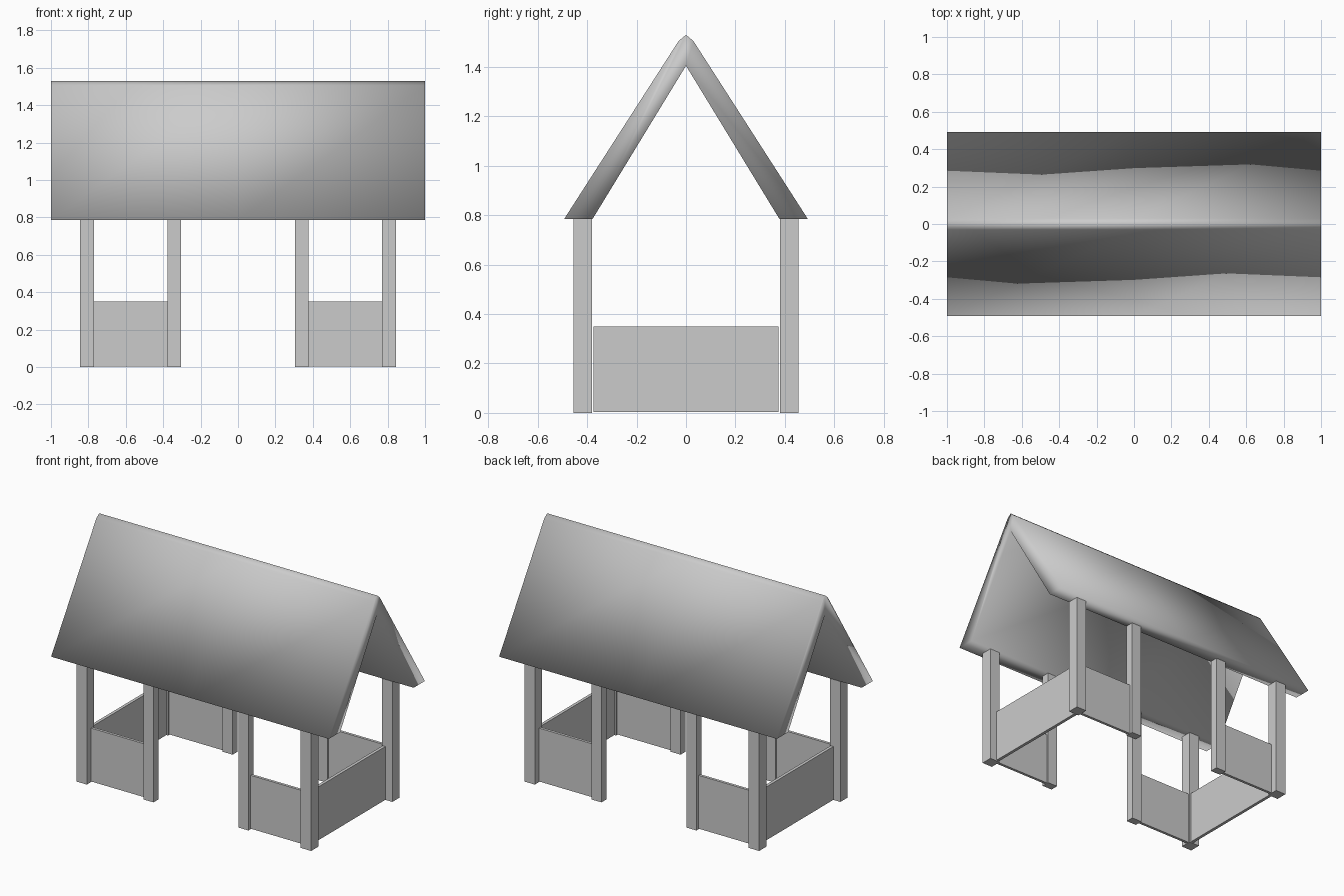
import bpy

if "Cube" in bpy.data.objects:
    bpy.data.objects.remove(bpy.data.objects["Cube"])


def make_mesh(name, verts, faces, smooth=False):
    me = bpy.data.meshes.new(name)
    me.from_pydata(verts, [], faces)
    for p in me.polygons:
        p.use_smooth = smooth
    me.update()
    ob = bpy.data.objects.new(name, me)
    bpy.context.collection.objects.link(ob)
    return ob


def box(name, x, y, z):
    x, y, z = sorted(x), sorted(y), sorted(z)
    verts = [(a, b, c) for a in x for b in y for c in z]
    faces = [(0, 1, 3, 2), (4, 6, 7, 5), (0, 4, 5, 1),
             (2, 3, 7, 6), (0, 2, 6, 4), (1, 5, 7, 3)]
    return make_mesh(name, verts, faces)


POST_TOP, WALL_TOP = 0.79, 0.35

for sx, side in ((-1, "left"), (1, "right")):
    # low end wall
    box(f"{side}_end_wall", (sx * 0.778, sx * 0.798), (-0.375, 0.375), (0.003, WALL_TOP))
    for sy, end in ((-1, "front"), (1, "back")):
        # thick corner post, slimmer doorway post, low wall between them
        box(f"{end}_{side}_corner_post", (sx * 0.77, sx * 0.845),
            (sy * 0.38, sy * 0.455), (0, POST_TOP))
        box(f"{end}_{side}_door_post", (sx * 0.305, sx * 0.378),
            (sy * 0.38, sy * 0.433), (0, POST_TOP))
        box(f"{end}_{side}_low_wall", (sx * 0.378, sx * 0.77),
            (sy * 0.392, sy * 0.41), (0.003, WALL_TOP))

# gabled roof: one cross-section (y, z) swept along x, softly shaded
profile = [(-0.493, 0.785), (-0.03, 1.505), (0, 1.53), (0.03, 1.505), (0.493, 0.785),
           (0.378, 0.785), (0, 1.405), (-0.378, 0.785)]
n = len(profile)
xs = (-1, 0, 1)
verts = [(x, y, z) for x in xs for y, z in profile]
faces = []
for s in range(len(xs) - 1):
    for i in range(n):
        j = (i + 1) % n
        faces.append((s * n + i, s * n + j, (s + 1) * n + j, (s + 1) * n + i))
# gable ends, split at the ridge
last = (len(xs) - 1) * n
for half in ((0, 1, 2, 6, 7), (2, 3, 4, 5, 6)):
    faces.append(tuple(reversed(half)))
    faces.append(tuple(last + i for i in half))
roof = make_mesh("roof", verts, faces, smooth=True)

# consistent outward normals
import bmesh
bm = bmesh.new()
bm.from_mesh(roof.data)
bmesh.ops.recalc_face_normals(bm, faces=bm.faces)
bm.to_mesh(roof.data)
bm.free()
